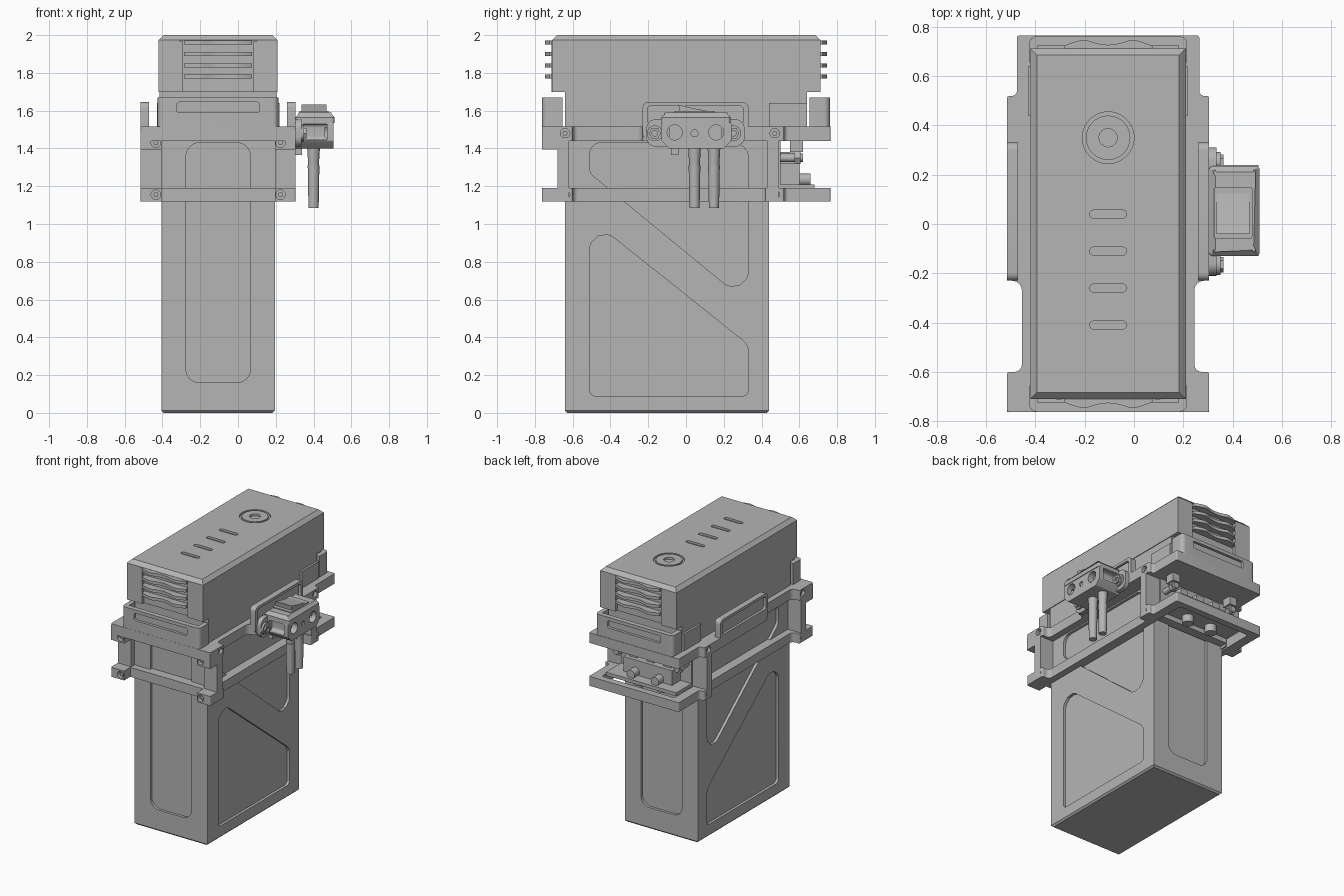
import bpy, bmesh, math
from mathutils import Vector

if "Cube" in bpy.data.objects:
    bpy.data.objects.remove(bpy.data.objects["Cube"], do_unlink=True)

grey = bpy.data.materials.new("plain grey")
grey.use_nodes = True
COLOR = (0.46, 0.46, 0.46, 1)
grey.diffuse_color = COLOR
grey.node_tree.nodes["Principled BSDF"].inputs["Base Color"].default_value = COLOR

CX = -0.105  # centre line of the case
parts = []


def rounded(corners, default=0.0, steps=6):
    """Polygon with corners (u, v[, radius]) turned into arcs."""
    out, n = [], len(corners)
    for i, c in enumerate(corners):
        p = Vector(c[:2])
        r = c[2] if len(c) > 2 else default
        if r <= 0:
            out.append(tuple(p))
            continue
        a = (Vector(corners[i - 1][:2]) - p).normalized()
        b = (Vector(corners[(i + 1) % n][:2]) - p).normalized()
        half = a.angle(b) / 2
        start, end = p + a * r / math.tan(half), p + b * r / math.tan(half)
        mid = p + (a + b).normalized() * r / math.sin(half)
        for k in range(steps + 1):
            d = start.lerp(end, k / steps) - mid
            out.append(tuple(mid + d.normalized() * r))
    return out


def rect(u0, u1, v0, v1, r=0.0):
    return rounded([(u0, v0), (u1, v0), (u1, v1), (u0, v1)], r)


def circle(u, v, r, n=24):
    return [(u + r * math.cos(math.tau * i / n), v + r * math.sin(math.tau * i / n)) for i in range(n)]


def prism(name, pts, lo, hi, axis="z", taper=1.0, bevel=0.0, keep=True):
    """Extrude a polygon along an axis; optional taper and bevel of the far end."""
    place = {"x": lambda u, v, w: (w, u, v), "y": lambda u, v, w: (u, w, v),
             "z": lambda u, v, w: (u, v, w)}[axis]
    cu, cv = (sum(p[i] for p in pts) / len(pts) for i in (0, 1))
    bm = bmesh.new()
    a = [bm.verts.new(place(u, v, lo)) for u, v in pts]
    b = [bm.verts.new(place(cu + (u - cu) * taper, cv + (v - cv) * taper, hi)) for u, v in pts]
    bm.faces.new(a)
    far = bm.faces.new(b)
    for i in range(len(pts)):
        j = (i + 1) % len(pts)
        bm.faces.new((a[i], a[j], b[j], b[i]))
    bmesh.ops.recalc_face_normals(bm, faces=bm.faces)
    if bevel:
        bmesh.ops.bevel(bm, geom=list(far.edges), offset=bevel, segments=1, affect="EDGES")
    mesh = bpy.data.meshes.new(name)
    bm.to_mesh(mesh)
    bm.free()
    mesh.materials.append(grey)
    ob = bpy.data.objects.new(name, mesh)
    bpy.context.collection.objects.link(ob)
    if keep:
        parts.append(ob)
    return ob


def box(name, x0, x1, y0, y1, z0, z1, **kw):
    return prism(name, rect(x0, x1, y0, y1), z0, z1, **kw)


def cut(target, pts, lo, hi, axis):
    cutter = prism("cutter", pts, lo, hi, axis, keep=False)
    cutter.hide_render = True
    mod = target.modifiers.new("cut", "BOOLEAN")
    mod.operation, mod.solver, mod.object = "DIFFERENCE", "EXACT", cutter
    bpy.context.view_layer.objects.active = target
    bpy.ops.object.modifier_apply(modifier=mod.name)
    bpy.data.objects.remove(cutter, do_unlink=True)


# Tall case with shallow panels on all four sides
case = prism("case", rect(CX - .3, CX + .3, -.64, .44), 1.5, 0, bevel=.012)
upper_panel = rounded([(-.51, 1.43, .06), (.33, 1.43, .08), (.33, .58, .08), (-.51, 1.27, .06)])
lower_panel = rounded([(-.51, .09, .03), (.33, .09, .03), (.33, .36, .08), (-.51, 1.03, .08)])
for s in (-1, 1):
    face = CX + s * .3
    for panel in (upper_panel, lower_panel):
        cut(case, panel, face - .02, face + .02, "x")
for face in (-.64, .44):
    cut(case, rect(CX - .17, CX + .17, .16, 1.43, .07), face - .02, face + .02, "y")

# Lid with chamfered top, neck, button ring and slots
box("lid_neck", CX - .31, CX + .31, -.64, .64, 1.46, 1.72)
lid = box("lid", CX - .315, CX + .315, -.71, .712, 1.7, 2.0, bevel=.027)
for i in range(4):
    y = .04 - .15 * i
    cut(lid, rect(CX - .075, CX + .075, y - .016, y + .016, .015), 1.985, 2.05, "z")
cut(lid, circle(CX, .35, .105, 40), 1.985, 2.05, "z")
button = prism("button", circle(CX, .35, .09, 40), 1.97, 2.0)
cut(button, circle(CX, .35, .037), 1.985, 2.05, "z")

# Vent fins and slotted collars at both ends
for s, end in ((-1, "front"), (1, "rear")):
    cut(lid, rect(CX - .205, CX + .205, 1.69, 1.972), s * .69, s * .75, "y")
    for k in range(4):
        z = 1.78 + .06 * k
        wave = [(CX + .18 * t / 8, s * (.722 + .025 * math.sin(math.pi * min(1, (8 - abs(t)) / 4) / 2)
                 - .02 * max(0, math.cos(math.pi * t / 8)))) for t in range(-8, 9)]
        inner = [(CX + .18, s * .68), (CX - .18, s * .68)]
        prism(end + "_fin", wave + inner, z - .011, z + .011)
    for side in (-1, 1):
        edge = CX + side * .2
        box(end + "_vent_rib", edge - .012, edge + .012, min(s * .68, s * .712), max(s * .68, s * .712), 1.7, 1.97)
    collar = prism(end + "_collar", rounded([
        (CX - .32, s * .655), (CX - .32, s * .762, .03), (CX + .32, s * .762, .03), (CX + .32, s * .655),
        (CX + .285, s * .655), (CX + .285, s * .725), (CX - .285, s * .725), (CX - .285, s * .655)]), 1.45, 1.67)
    cut(collar, rect(CX - .22, CX + .22, 1.59, 1.645, .015), s * .742, s * .8, "y")


# Upper and lower frame rings
def frame(name, half, z0, z1):
    right = [(CX + x, y, r) for x, y, r in half]
    left = [(CX - x, y, r) for x, y, r in reversed(half)]
    return prism(name, rounded(right + left), z0, z1)


front_half = [(.41, -.763, .01), (.41, -.6, .01), (.35, -.6, .03)]
rear_half = [(.41, .52, .01), (.37, .52, .02), (.37, .765, .01)]
upper_ring = frame("upper_ring", front_half + [(.35, -.23, .04), (.41, -.23, .02)] + rear_half, 1.44, 1.515)
lower_ring = frame("lower_ring", front_half + [(.35, .42, .02), (.41, .42, .01)] + rear_half, 1.12, 1.19)
cut(lower_ring, rect(CX - .3, CX + .3, .4, .715, .02), 1.0, 1.3, "z")
cut(lower_ring, rect(CX - .3, CX + .3, -.8, -.69), 1.0, 1.3, "z")

# Corner posts, blocks and screw holes
for side in (-1, 1):
    def span(a, b):
        return sorted((CX + side * a, CX + side * b))
    box("front_post", *span(.3, .41), -.68, -.62, 1.13, 1.46)
    box("rear_post", *span(.29, .41), .43, .49, 1.13, 1.46)
    block = box("front_block", *span(.3, .41), -.763, -.68, 1.395, 1.5)
    x = CX + side * .33
    for target, z in ((block, 1.43), (lower_ring, 1.155)):
        cut(target, circle(x, z, .025), -.8, -.735, "y")
        prism("screw", circle(x, z, .014, 6), -.75, -.73, "y")
    for target, z in ((upper_ring, 1.48), (lower_ring, 1.155)):
        for y in (-.64, .47):
            cut(target, circle(y, z, .025), CX + side * .385, CX + side * .45, "x")
            prism("screw", circle(y, z, .014, 6), *span(.38, .395), "x")
    # Upright side plate and lid corner plate
    plate = prism("side_plate", rect(-.23, .33, 1.45, 1.645, .03), *span(.365, .41), "x")
    cut(plate, rect(-.205, .305, 1.53, 1.625, .02), CX + side * .392, CX + side * .45, "x")
    for y in (-.12, .22):
        cut(plate, circle(y, 1.49, .014), CX + side * .39, CX + side * .45, "x")
    box("lid_corner_plate", *span(.3, .325), .44, .64, 1.5, 1.64)
    # Rear latch hardware on each side
    x = CX + side * .25
    prism("latch_bolt", circle(x, 1.35, .022), .44, .62, "y")
    prism("latch_bolt_head", circle(x, 1.35, .036, 6), .575, .605, "y")
    box("latch_hanger", x - .03, x + .03, .55, .62, 1.38, 1.45)
    prism("floor_boss", circle(CX + side * .1, 1.235, .032), .5, .66, "y")
    prism("under_boss", circle(CX + side * .1, .56, .04), 1.13, 1.2)

# Rear mechanism between the rings
box("latch_wall", CX - .29, CX + .29, .43, .5, 1.15, 1.46)
box("latch_block", CX - .2, CX + .2, .49, .6, 1.19, 1.32)
box("latch_floor", CX - .29, CX + .29, .48, .68, 1.185, 1.21)
for k in (-1, 0, 1):
    box("latch_tab", CX + k * .14 - .03, CX + k * .14 + .03, .49, .57, 1.31, 1.38)

# Switch module on the left side
flange = prism("module_flange", rect(-.21, .31, 1.41, 1.555, .05), .3, .335, "x")
for y in (-.165, .25):
    prism("flange_boss", circle(y, 1.48, .042), .33, .35, "x")
    nut = prism("flange_nut", circle(y, 1.48, .032, 6), .345, .363, "x")
    cut(nut, circle(y, 1.48, .015), .352, .4, "x")
module = prism("module_body", rounded([(-.13, 1.54), (-.13, 1.44), (-.09, 1.4), (.2, 1.4), (.24, 1.44), (.24, 1.54)],
                                      .012), .3, .505, "x")
for y, d in ((-.09, -1), (.19, 1)):
    cut(module, rect(min(y, y + d * .2), max(y, y + d * .2), 1.445, 1.53, .02), .345, .47, "x")
    cut(module, circle(y - d * .03, 1.485, .04), .46, .53, "x")
cut(module, circle(.045, 1.48, .018), .495, .53, "x")
prism("module_cap", rect(.305, .51, -.13, .235, .015), 1.535, 1.59, bevel=.025)
prism("rocker_frame", rect(.325, .48, -.06, .15, .01), 1.58, 1.597)
prism("rocker", [(-.03, 1.58), (-.04, 1.632), (.04, 1.612), (.135, 1.595), (.135, 1.58)], .335, .468, "x")
box("module_lug", .305, .34, -.08, -.04, 1.365, 1.41)

# Two cable terminals hanging below the switch
for y in (.045, .148):
    prism("terminal_neck", circle(.4, y, .034), 1.405, 1.27, taper=.75)
    prism("terminal_sleeve", circle(.4, y, .031), 1.31, 1.085, taper=.87)

# Smooth curved walls, keeping edges sharp
bpy.ops.object.select_all(action="DESELECT")
for ob in parts:
    ob.select_set(True)
bpy.context.view_layer.objects.active = parts[0]
bpy.ops.object.shade_smooth_by_angle(angle=math.radians(30))
